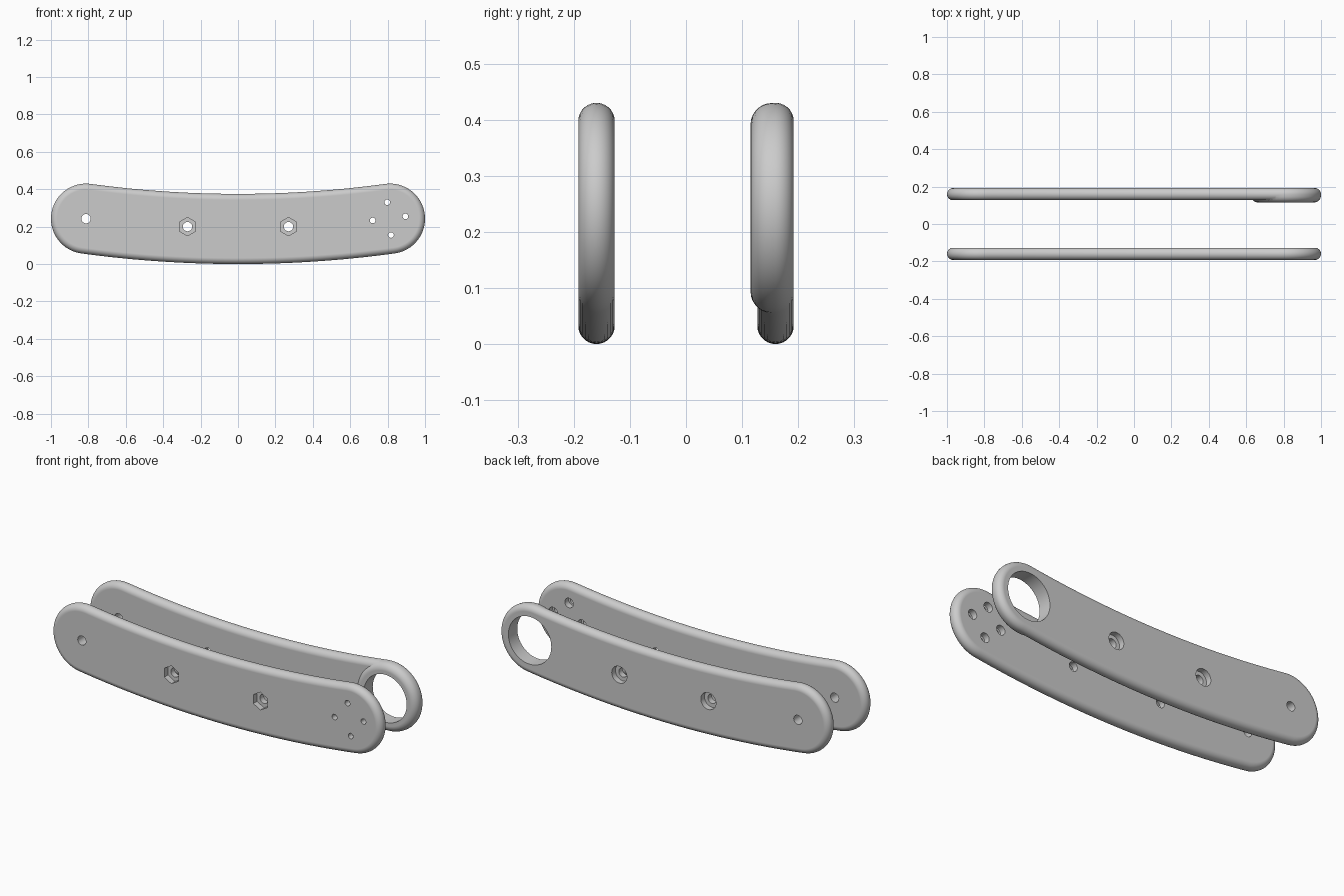
import bpy, bmesh
from math import pi, sin, cos, asin
from mathutils import Matrix, Vector

cube = bpy.data.objects.get("Cube")
if cube:
    bpy.data.objects.remove(cube, do_unlink=True)

END_X, END_Z, MID_Z = 0.8125, 0.2425, 0.1875   # centreline ends and middle
HALF = 0.1875                                  # half the plate height
SAG = END_Z - MID_Z
BEND = (END_X ** 2 + SAG ** 2) / (2 * SAG)     # centreline bend radius
TILT = asin(END_X / BEND)


def arc(cx, cz, r, a0, a1, n):
    """Points (x, z) along an arc, end point left out."""
    return [(cx + r * cos(a0 + (a1 - a0) * i / n), cz + r * sin(a0 + (a1 - a0) * i / n))
            for i in range(n)]


def curved_slot(r):
    """Outline of a bent bar with round ends."""
    top = MID_Z + BEND
    down = -pi / 2
    return (arc(0, top, BEND + r, down - TILT, down + TILT, 48)
            + arc(END_X, END_Z, r, down + TILT, pi / 2 + TILT, 32)
            + arc(0, top, BEND - r, down + TILT, down - TILT, 48)
            + arc(-END_X, END_Z, r, pi / 2 - TILT, 3 * pi / 2 - TILT, 32))


def disc(r):
    return arc(END_X, END_Z, r, 0, 2 * pi, 64)


def rounded_slab(name, outline, radius, y0, y1, steps=14):
    """Loft an outline from y0 to y1 with a fully rounded rim."""
    bm = bmesh.new()
    h = (y1 - y0) / 2
    rings = []
    for i in range(steps + 1):
        a = pi * i / steps
        pts = outline(radius - h + h * sin(a))
        rings.append([bm.verts.new((x, (y0 + y1) / 2 - h * cos(a), z)) for x, z in pts])
    for low, high in zip(rings, rings[1:]):
        for j in range(len(low)):
            k = (j + 1) % len(low)
            bm.faces.new((low[j], low[k], high[k], high[j]))
    bm.faces.new(rings[0])
    bm.faces.new(rings[-1])
    bmesh.ops.recalc_face_normals(bm, faces=bm.faces)
    return new_object(name, bm)


def new_object(name, bm):
    mesh = bpy.data.meshes.new(name)
    bm.to_mesh(mesh)
    bm.free()
    obj = bpy.data.objects.new(name, mesh)
    bpy.context.collection.objects.link(obj)
    return obj


def combine(obj, tool, operation):
    """Apply a boolean and discard the tool."""
    mod = obj.modifiers.new("Boolean", 'BOOLEAN')
    mod.operation, mod.solver, mod.object = operation, 'EXACT', tool
    bpy.context.view_layer.objects.active = obj
    bpy.ops.object.modifier_apply(modifier=mod.name)
    bpy.data.objects.remove(tool, do_unlink=True)


def drill(obj, x, z, r, y0, y1, sides=32):
    bm = bmesh.new()
    place = Matrix.Translation(Vector((x, (y0 + y1) / 2, z))) @ Matrix.Rotation(pi / 2, 4, 'X')
    bmesh.ops.create_cone(bm, cap_ends=True, segments=sides, radius1=r, radius2=r,
                          depth=y1 - y0, matrix=place)
    cutter = new_object("hole_cutter", bm)
    cutter.hide_render = True
    combine(obj, cutter, 'DIFFERENCE')


OUTER, INNER = 0.192, 0.127
BOLT_X, BOLT_Z = 0.27, 0.2

# Plates, with the thicker bearing boss on the back one
front_plate = rounded_slab("front_plate", curved_slot, HALF, -OUTER, -INNER)
back_plate = rounded_slab("back_plate", curved_slot, HALF, INNER, OUTER)
boss = rounded_slab("bearing_boss", disc, HALF - 0.0004, 0.115, OUTER - 0.0008)
combine(back_plate, boss, 'UNION')

# Pivot and bolt holes through both plates
for plate, y0, y1 in ((front_plate, -0.25, -0.05), (back_plate, 0.05, 0.25)):
    for x, z in ((-END_X, END_Z), (-BOLT_X, BOLT_Z), (BOLT_X, BOLT_Z)):
        drill(plate, x, z, 0.025, y0, y1)

# Nut pockets in front, bolt head recesses at the back
for x in (-BOLT_X, BOLT_X):
    drill(front_plate, x, BOLT_Z, 0.049, -0.25, -0.16, sides=6)
    drill(back_plate, x, BOLT_Z, 0.046, 0.16, 0.25)

# Four mounting screws, counterbored from the inside
for x, z in ((0.72, 0.233), (0.798, 0.33), (0.895, 0.255), (0.818, 0.155)):
    drill(front_plate, x, z, 0.015, -0.25, -0.05)
    drill(front_plate, x, z, 0.026, -0.16, -0.05)

# Bearing opening
drill(back_plate, END_X, END_Z, 0.13, 0.05, 0.25, sides=64)

# Smooth shading with crisp hole edges
for plate in (front_plate, back_plate):
    bpy.ops.object.select_all(action='DESELECT')
    plate.select_set(True)
    bpy.context.view_layer.objects.active = plate
    bpy.ops.object.shade_smooth_by_angle(angle=pi / 6)
    weighted = plate.modifiers.new("Weighted normals", 'WEIGHTED_NORMAL')
    weighted.keep_sharp = True
